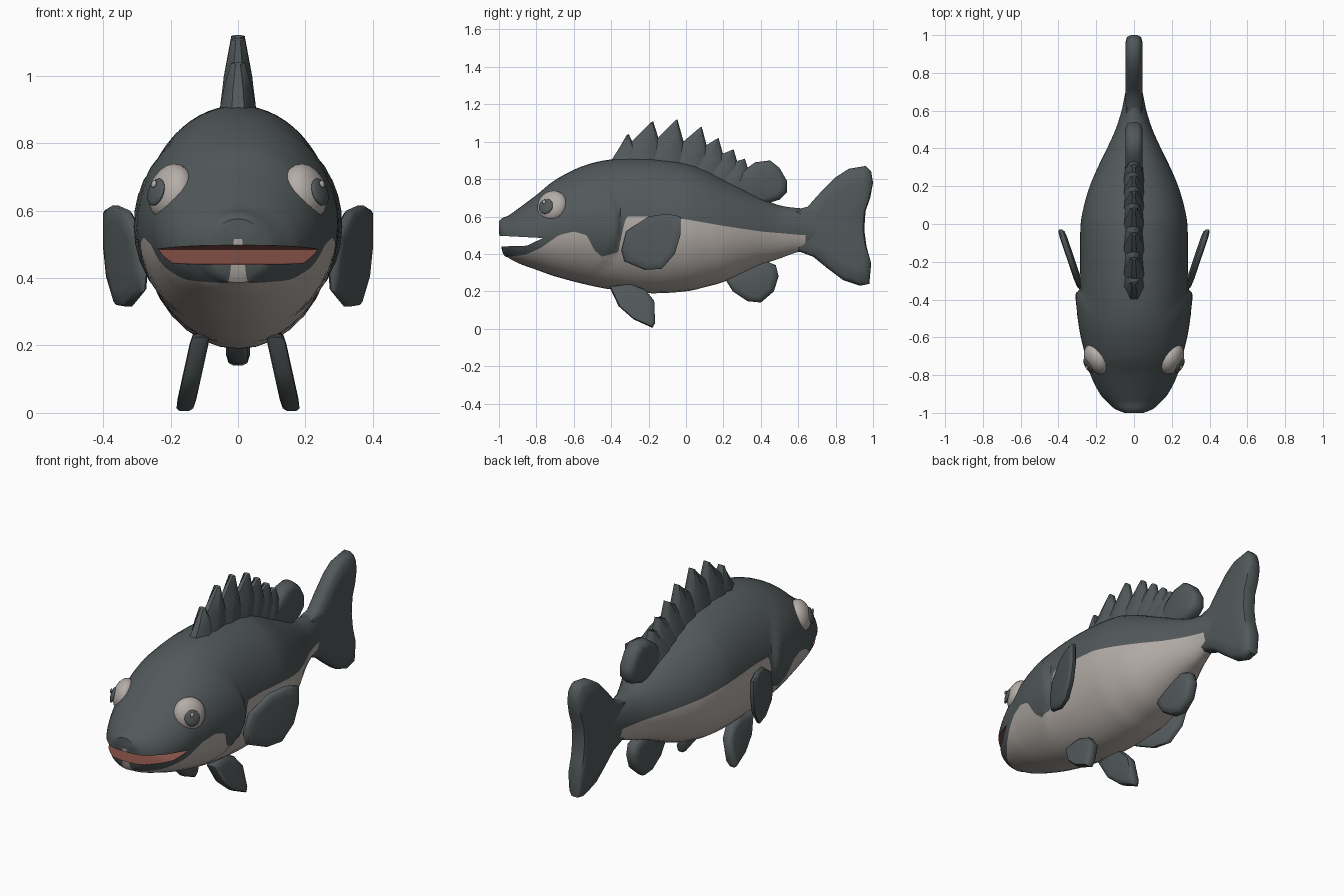
import bpy, bmesh, math
from mathutils import Vector, Matrix

if "Cube" in bpy.data.objects:
    bpy.data.objects.remove(bpy.data.objects["Cube"], do_unlink=True)


def material(name, rgb):
    mat = bpy.data.materials.new(name)
    mat.use_nodes = True
    mat.diffuse_color = (*rgb, 1)
    bsdf = next(n for n in mat.node_tree.nodes if n.type == 'BSDF_PRINCIPLED')
    bsdf.inputs["Base Color"].default_value = (*rgb, 1)
    return mat


SLATE = material("slate grey", (0.085, 0.1, 0.104))
CREAM = material("pale cream", (0.46, 0.42, 0.39))
RED = material("mouth red", (0.24, 0.085, 0.065))


def finish(bm, name, *mats):
    bmesh.ops.recalc_face_normals(bm, faces=bm.faces)
    mesh = bpy.data.meshes.new(name)
    bm.to_mesh(mesh)
    bm.free()
    for mat in mats:
        mesh.materials.append(mat)
    obj = bpy.data.objects.new(name, mesh)
    bpy.context.collection.objects.link(obj)
    return obj


def smooth(obj, degrees=45):
    bpy.ops.object.select_all(action='DESELECT')
    obj.select_set(True)
    bpy.context.view_layer.objects.active = obj
    bpy.ops.object.shade_smooth_by_angle(angle=math.radians(degrees))


def bridge(bm, a, b, mat=0):
    for i in range(len(a)):
        j = (i + 1) % len(a)
        bm.faces.new((a[i], a[j], b[j], b[i])).material_index = mat


def sample(table, col, y, curved=True):
    """Value of one table column at y, with a cubic or straight blend."""
    i = 0
    while i < len(table) - 2 and y > table[i + 1][0]:
        i += 1

    def slope(k):
        lo, hi = table[max(k - 1, 0)], table[min(k + 1, len(table) - 1)]
        return (hi[col] - lo[col]) / (hi[0] - lo[0])

    (y0, a), (y1, b) = [(table[k][0], table[k][col]) for k in (i, i + 1)]
    d = y1 - y0
    t = min(max((y - y0) / d, 0), 1)
    if not curved:
        return a + (b - a) * t
    s = t * t * (3 - 2 * t)
    return a + (b - a) * s + d * t * (1 - t) * ((1 - t) * slope(i) - t * slope(i + 1))


# Body stations: y, top, bottom, half width
BODY = [(-1, .575, .515, .05), (-.98, .593, .405, .1), (-.95, .605, .38, .135),
        (-.9, .64, .352, .18), (-.8, .715, .315, .23), (-.7, .795, .28, .257),
        (-.55, .87, .24, .28), (-.4, .905, .21, .287), (-.2, .91, .19, .286),
        (0, .885, .2, .283), (.1, .85, .222, .265), (.2, .8, .25, .235),
        (.3, .75, .295, .192), (.4, .7, .34, .143), (.5, .66, .375, .098),
        (.6, .645, .41, .066), (.7, .64, .42, .045)]
# Height of the edge between the dark back and the pale belly
EDGE = [(-1, .38), (-.95, .385), (-.86, .395), (-.78, .43), (-.68, .5), (-.6, .52),
        (-.53, .5), (-.49, .42), (-.45, .385), (-.36, .41), (-.345, .5), (-.32, .6),
        (-.2, .6), (0, .585), (.2, .55), (.4, .52), (.63, .5)]
UPPER, LOWER = 14, 9


def gill_bump(y, z):
    rim = -.345 - 2.2 * (z - .55) ** 2
    step = min(max((rim - y) / .02, 0), 1)
    fade = min(max((y + .7) / .3, 0), 1)
    return .022 * step * fade * max(0, 1 - ((z - .55) / .3) ** 2)


def body_ring(bm, y):
    top, bottom, half = (sample(BODY, c, y) for c in (1, 2, 3))
    mid, tall = (top + bottom) / 2, (top - bottom) / 2
    cut = math.acos(min(max((sample(EDGE, 1, y, False) - mid) / tall, -.97), .97))
    angles = [cut * i / UPPER for i in range(UPPER)]
    angles += [cut + (math.pi - cut) * i / LOWER for i in range(LOWER + 1)]
    right = []
    for a in angles:
        z = mid + tall * math.cos(a)
        right.append((math.sin(a) * (half + gill_bump(y, z)), y, z))
    left = [(-x, y, z) for x, y, z in right[-2:0:-1]]
    return [bm.verts.new(p) for p in right + left]


bm = bmesh.new()
STEPS = 136
stations = [-1, -.994, -.987] + [-.98 + 1.68 * i / STEPS for i in range(STEPS + 1)]
rings = [body_ring(bm, y) for y in stations]
for y, a, b in zip(stations, rings, rings[1:]):
    for i in range(len(a)):
        j = (i + 1) % len(a)
        face = bm.faces.new((a[i], a[j], b[j], b[i]))
        face.material_index = int(UPPER <= i < UPPER + 2 * LOWER and y < .63)
bm.faces.new(rings[0])
bm.faces.new(rings[-1])
body = finish(bm, "body", SLATE, CREAM, RED)

# Open mouth, cut as a wedge that leaves a red lining
bm = bmesh.new()
wedge = [(-1.05, .438), (-1.05, .5), (-.9, .492), (-.765, .485), (-.85, .444)]
sides = [[bm.verts.new((x, y, z)) for y, z in wedge] for x in (-.4, .4)]
bridge(bm, *sides)
for side in sides:
    bm.faces.new(side)
cutter = finish(bm, "mouth_cutter", RED)
cutter.hide_render = True
cut = body.modifiers.new("mouth", 'BOOLEAN')
cut.object, cut.operation, cut.solver = cutter, 'DIFFERENCE', 'EXACT'
cut.material_mode = 'TRANSFER'
bpy.context.view_layer.objects.active = body
bpy.ops.object.modifier_apply(modifier="mouth")
bpy.data.objects.remove(cutter, do_unlink=True)
smooth(body, 35)


def fin(name, outline, thick, rim, lean=lambda y, z: 0, side=1):
    """Padded fin from a (y, z) outline; lean gives its sideways offset."""
    bm = bmesh.new()
    cy, cz = (sum(p[k] for p in outline) / len(outline) for k in (0, 1))

    def ring(scale, offset):
        pts = [(cy + (y - cy) * scale, cz + (z - cz) * scale) for y, z in outline]
        return [bm.verts.new((side * (lean(y, z) + offset), y, z)) for y, z in pts]

    layers = [ring(.7, -thick), ring(.93, -(thick + rim) / 2), ring(1, -rim * .6),
              ring(1, rim * .6), ring(.93, (thick + rim) / 2), ring(.7, thick)]
    for a, b in zip(layers, layers[1:]):
        bridge(bm, a, b)
    for loop, offset in ((layers[0], -thick), (layers[-1], thick)):
        hub = bm.verts.new((side * (lean(cy, cz) + offset), cy, cz))
        for i in range(len(loop)):
            bm.faces.new((loop[i - 1], loop[i], hub))
    smooth(finish(bm, name, SLATE), 50)


# Middle fins
fin("tail_fin", [(.56, .63), (.65, .652), (.72, .73), (.8, .81), (.87, .855), (.96, .87),
                 (.99, .84), (1, .78), (.985, .7), (.96, .63), (.953, .53), (.965, .44),
                 (.99, .35), (.98, .24), (.93, .23), (.84, .26), (.76, .32), (.68, .385),
                 (.56, .43)], .046, .03)
fin("rear_dorsal_fin", [(.22, .76), (.3, .84), (.37, .89), (.45, .9), (.5, .86),
                        (.54, .79), (.54, .73), (.5, .69), (.4, .66), (.3, .7)], .045, .025)
fin("anal_fin", [(.2, .28), (.25, .2), (.33, .147), (.4, .14), (.47, .2),
                 (.495, .28), (.48, .34), (.42, .365), (.3, .33)], .036, .02)

# Paired fins
for label, side in (("left", 1), ("right", -1)):
    fin(label + "_pectoral_fin",
        [(-.345, .42), (-.32, .52), (-.2, .6), (-.1, .615), (-.03, .6), (-.03, .5),
         (-.06, .4), (-.13, .32), (-.22, .315), (-.33, .36)],
        .02, .014, lambda y, z: .282 + .34 * (y + .34), side)
    fin(label + "_pelvic_fin",
        [(-.41, .225), (-.36, .12), (-.28, .05), (-.18, .005), (-.165, .03),
         (-.17, .15), (-.22, .21), (-.3, .24)],
        .028, .022, lambda y, z: .112 + .22 * (.22 - z), side)

# Spiny front dorsal fin: overlapping tapered blades that lean back
SPINES = [(-.31, 1.04), (-.18, 1.11), (-.05, 1.12), (.08, 1.08),
          (.17, 1.02), (.25, .96), (.31, .91)]
for number, (y, z) in enumerate(SPINES):
    bm = bmesh.new()
    front, back = y - (.1 if number == 0 else .23), y + .07

    def blade_ring(start, end, height0, height1, half):
        loop = []
        for t, w in ((0, .35), (.45, 1), (.85, .8), (1, .3), (1, -.3), (.85, -.8), (.45, -1), (0, -.35)):
            loop.append(bm.verts.new((w * half, start + (end - start) * t,
                                      height0 + (height1 - height0) * t)))
        return loop

    low = [sample(BODY, 1, p) - .02 for p in (front, back)]
    base = blade_ring(front, back, *low, .056)
    middle = blade_ring((front + y) / 2, (back + y) / 2 + .005,
                        (low[0] + z) / 2, (low[1] + z) / 2, .042)
    tip = blade_ring(y - .008, y + .004, z - .006, z, .02)
    bridge(bm, base, middle)
    bridge(bm, middle, tip)
    bm.faces.new(base)
    bm.faces.new(tip)
    smooth(finish(bm, f"dorsal_spine_{number + 1}", SLATE), 40)


def disc(name, centre, normal, radius, depth, mat):
    bm = bmesh.new()
    turn = normal.to_track_quat('Z', 'Y').to_matrix().to_4x4()
    bmesh.ops.create_uvsphere(bm, u_segments=24, v_segments=14, radius=1,
                              matrix=Matrix.Translation(centre) @ turn @
                              Matrix.Diagonal((radius, radius, depth, 1)))
    smooth(finish(bm, name, mat))


# Eyes with pupils and a small glint
for label, side in (("left", 1), ("right", -1)):
    look = Vector((side * .82, -.47, .28)).normalized()
    eye = Vector((side * .2, -.715, .655))
    pupil = eye + look * .047 + Vector((side * .004, -.012, -.014))
    disc(label + "_eye", eye, look, .086, .055, CREAM)
    disc(label + "_pupil", pupil, look, .042, .013, SLATE)
    disc(label + "_eye_glint", pupil + look * .008 + Vector((0, -.006, .022)),
         look, .011, .006, CREAM)
